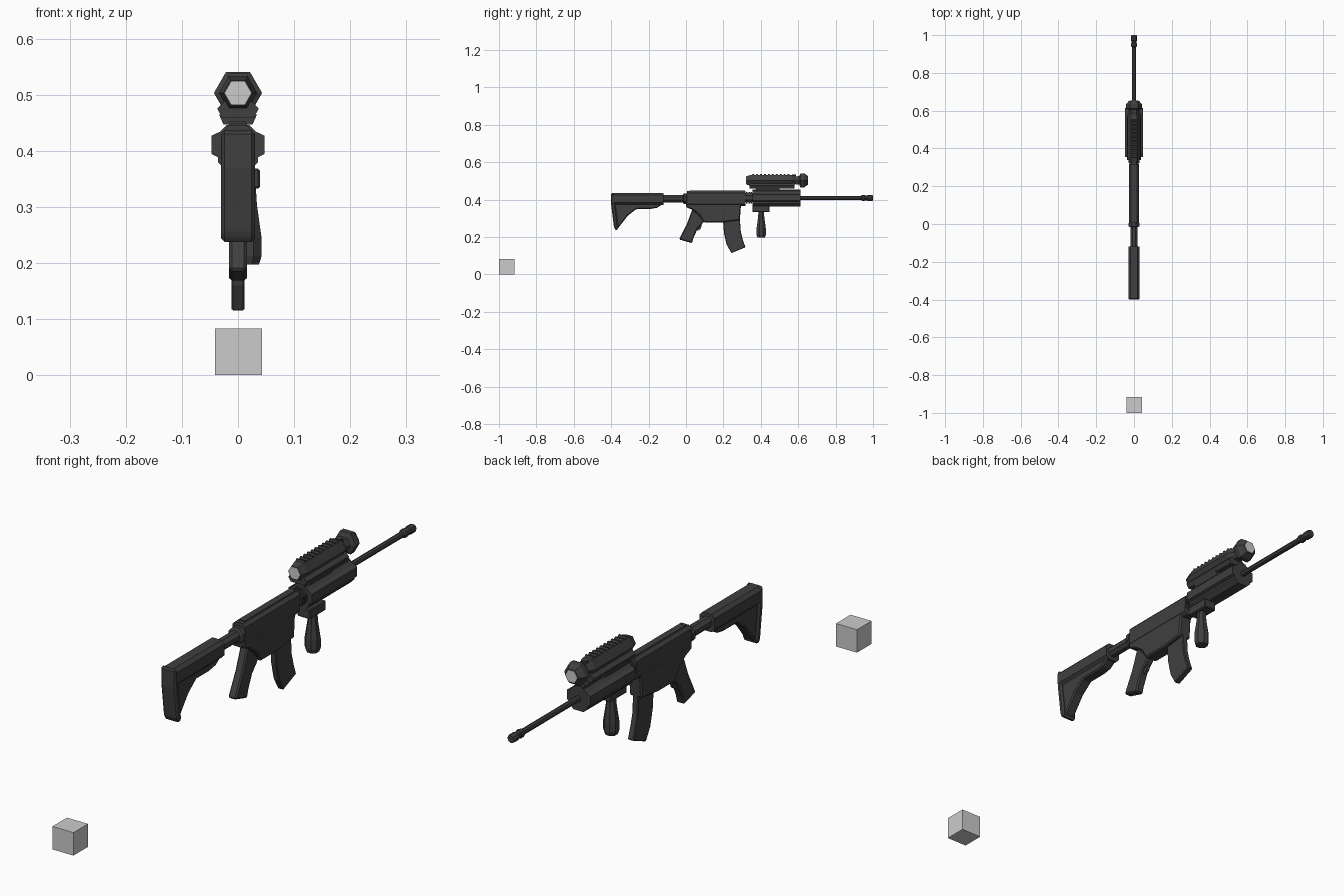
import bpy, bmesh, math

dark = bpy.data.materials.new("dark_metal")
dark.diffuse_color = (0.05, 0.05, 0.05, 1)


def loft(name, rings, mat=dark, bevel=0):
    """Skin matching rings of points and cap both ends."""
    bm = bmesh.new()
    vr = [[bm.verts.new(p) for p in ring] for ring in rings]
    n = len(vr[0])
    for a, b in zip(vr, vr[1:]):
        for i in range(n):
            bm.faces.new((a[i], a[(i + 1) % n], b[(i + 1) % n], b[i]))
    bm.faces.new(vr[0])
    bm.faces.new(vr[-1])
    bmesh.ops.recalc_face_normals(bm, faces=bm.faces)
    me = bpy.data.meshes.new(name)
    bm.to_mesh(me)
    bm.free()
    ob = bpy.data.objects.new(name, me)
    bpy.context.collection.objects.link(ob)
    if mat:
        me.materials.append(mat)
    if bevel:
        m = ob.modifiers.new("chamfer", "BEVEL")
        m.width, m.segments, m.limit_method = bevel, 1, "ANGLE"
    return ob


def plate(name, pts, half, x=0, bevel=0.0):
    """Side profile of (y, z) points, thickened across x."""
    return loft(name, [[(x + s * half, y, z) for y, z in pts] for s in (-1, 1)], bevel=bevel)


def box(name, x0, x1, y0, y1, z0, z1, mat=dark, bevel=0.0):
    return loft(name, [[(x0, y, z0), (x1, y, z0), (x1, y, z1), (x0, y, z1)] for y in (y0, y1)],
                mat, bevel)


def bar(name, y0, y1, half, z0, z1, c, c2=None):
    """Bar along y with chamfered corners (c at the top, c2 at the bottom)."""
    d = c if c2 is None else c2
    sec = [(half, z0 + d), (half, z1 - c), (half - c, z1), (c - half, z1),
           (-half, z1 - c), (-half, z0 + d), (d - half, z0), (half - d, z0)]
    return loft(name, [[(x, y, z) for x, z in sec] for y in (y0, y1)])


def tube(name, secs, z, sides=8, turn=0.0, mat=dark):
    """Faceted tube along y from (y, radius) sections."""
    ang = [turn + 2 * math.pi * i / sides for i in range(sides)]
    return loft(name, [[(r * math.cos(a), y, z + r * math.sin(a)) for a in ang]
                       for y, r in secs], mat)


def post(name, secs, x, y, sides=8):
    """Faceted upright turning from (z, radius) sections."""
    ang = [2 * math.pi * (i + 0.5) / sides for i in range(sides)]
    return loft(name, [[(x + r * math.cos(a), y + r * math.sin(a), z) for a in ang]
                       for z, r in secs])


# Separate plain cube
box("cube", -0.041, 0.043, -1.0, -0.917, 0.0, 0.083, mat=None)

# Shoulder stock
bar("stock_bar", -0.395, -0.12, 0.03, 0.372, 0.436, 0.012)
plate("stock_web", [(-0.39, 0.38), (-0.12, 0.38), (-0.155, 0.356), (-0.19, 0.35), (-0.265, 0.35),
                    (-0.31, 0.315), (-0.365, 0.245), (-0.385, 0.25)], 0.021, bevel=0.005)
plate("butt_plate", [(-0.40, 0.436), (-0.385, 0.436), (-0.362, 0.25), (-0.372, 0.233),
                     (-0.385, 0.25), (-0.40, 0.37)], 0.03, bevel=0.006)
tube("buffer_tube", [(-0.13, 0.021), (0.01, 0.021)], 0.405, turn=math.pi / 8)
tube("buffer_nut", [(-0.016, 0.023), (-0.012, 0.031), (0.004, 0.031), (0.008, 0.026)],
     0.405, turn=math.pi / 8)

# Receiver
bar("upper_receiver", 0.005, 0.318, 0.026, 0.365, 0.446, 0.011)
bar("top_rail", 0.02, 0.315, 0.014, 0.44, 0.449, 0.002)
plate("lower_receiver", [(0.0, 0.395), (0.305, 0.395), (0.293, 0.36), (0.288, 0.29),
                         (0.19, 0.278), (0.095, 0.278), (0.07, 0.32), (0.035, 0.345),
                         (0.0, 0.36)], 0.025, bevel=0.005)
plate("pistol_grip", [(0.035, 0.35), (0.1, 0.29), (0.088, 0.272), (0.062, 0.245),
                      (0.04, 0.195), (0.032, 0.167), (-0.037, 0.187), (0.005, 0.27)],
      0.016, bevel=0.005)
plate("trigger", [(0.06, 0.258), (0.085, 0.262), (0.078, 0.243), (0.062, 0.232)], 0.006)
plate("magazine", [(0.197, 0.3), (0.288, 0.3), (0.293, 0.227), (0.304, 0.185), (0.318, 0.145),
                   (0.243, 0.114), (0.217, 0.16), (0.203, 0.22)], 0.0115, bevel=0.003)

# Barrel nut rings
tube("barrel_nut", [(0.31, 0.026), (0.36, 0.026)], 0.41, turn=math.pi / 8)
for i in range(3):
    y = 0.322 + i * 0.012
    tube(f"nut_ring_{i + 1}", [(y, 0.032), (y + 0.007, 0.032)], 0.41, turn=math.pi / 8)

# Handguard with side rails
bar("handguard", 0.355, 0.613, 0.036, 0.364, 0.446, 0.016)
bar("handguard_rail", 0.355, 0.613, 0.016, 0.44, 0.453, 0.003)
for side, s in (("left", -1), ("right", 1)):
    loft(f"{side}_rail", [[(s * x, y, z) for x, z in
                           ((0.03, 0.386), (0.047, 0.394), (0.047, 0.427), (0.03, 0.435))]
                          for y in (0.355, 0.613)])

# Barrel and muzzle
tube("barrel", [(0.6, 0.0105), (0.95, 0.0105)], 0.409)
tube("muzzle", [(0.935, 0.0105), (0.94, 0.0155), (0.955, 0.0155), (0.958, 0.013), (0.968, 0.013),
                (0.971, 0.0155), (0.996, 0.0155), (1.0, 0.013)], 0.409)

# Offset foregrip
box("foregrip_mount", -0.012, 0.039, 0.355, 0.447, 0.333, 0.368, bevel=0.003)
post("foregrip", [(0.335, 0.016), (0.305, 0.018), (0.245, 0.027), (0.212, 0.027), (0.197, 0.022)],
     0.017, 0.402)

# Sight: hexagonal body, flared front, mount
tube("sight_body", [(0.323, 0.026), (0.35, 0.034), (0.565, 0.034), (0.585, 0.024), (0.605, 0.026),
                    (0.612, 0.043), (0.632, 0.043), (0.652, 0.027)], 0.503, sides=6)
tube("rear_lens", [(0.3215, 0.0235), (0.33, 0.0235)], 0.503, sides=6, mat=None)
tube("front_lens", [(0.64, 0.0235), (0.6535, 0.0235)], 0.503, sides=6, mat=None)
loft("sight_base", [[(sx, y, z) for sx, z in ((-0.022, 0.49), (-0.037, 0.475), (-0.028, 0.459),
                                              (0.028, 0.459), (0.037, 0.475), (0.022, 0.49))]
                    for y in (0.34, 0.58)])
loft("sight_mount", [[(x, y, z) for x, z in ((-0.026, 0.447), (0.026, 0.447),
                                             (0.034, 0.465), (-0.034, 0.465))]
                     for y in (0.375, 0.5)])
for i in range(10):
    y = 0.352 + i * 0.021
    plate(f"sight_tooth_{i + 1}", [(y, 0.53), (y + 0.004, 0.538), (y + 0.01, 0.538),
                                   (y + 0.015, 0.53)], 0.017)
post("sight_knob", [(0.515, 0.012), (0.534, 0.012)], 0.0, 0.578)
